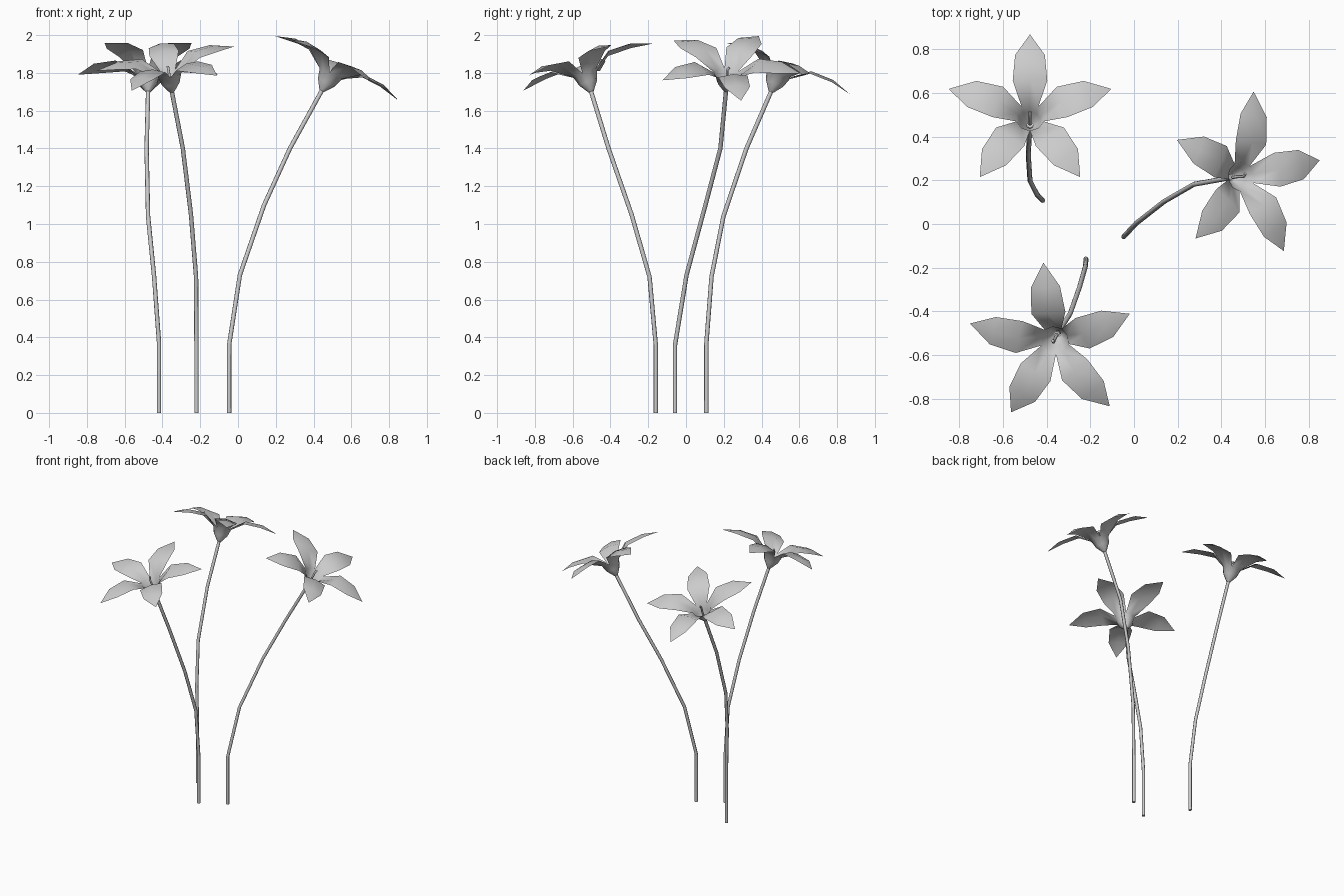
import bpy, bmesh, math
from mathutils import Vector, Matrix

if "Cube" in bpy.data.objects:
    bpy.data.objects.remove(bpy.data.objects["Cube"])


def tube(name, pts, radius):
    """Poly curve swept with a small round section, converted to mesh."""
    cu = bpy.data.curves.new(name, 'CURVE')
    cu.dimensions = '3D'
    cu.bevel_depth = radius
    cu.bevel_resolution = 2
    cu.use_fill_caps = True
    sp = cu.splines.new('POLY')
    sp.points.add(len(pts) - 1)
    for p, c in zip(sp.points, pts):
        p.co = (*c, 1)
    ob = bpy.data.objects.new(name, cu)
    bpy.context.collection.objects.link(ob)
    bpy.ops.object.select_all(action='DESELECT')
    ob.select_set(True)
    bpy.context.view_layer.objects.active = ob
    bpy.ops.object.convert(target='MESH')
    bpy.ops.object.shade_smooth_by_angle(angle=math.radians(75))
    return ob


# Throat rows (radius, height); petal rows (radius, height, half width, edge drop)
THROAT = [(0.014, 0.0), (0.05, 0.05), (0.066, 0.10)]
PETAL = [(0.155, 0.182, 0.079, 0.014), (0.28, 0.184, 0.068, 0.014)]
TIP = (0.391, 0.148)


def flower_head(name, mat):
    """Five arched petals flaring from a shared funnel throat."""
    bm = bmesh.new()
    for k in range(5):
        rot = Matrix.Rotation(k * math.tau / 5, 4, 'Z')
        rows = []
        for r, h in THROAT:
            rows.append([(r * math.cos(a), r * math.sin(a), h)
                         for a in (-math.pi / 5, 0, math.pi / 5)])
        for r, h, w, drop in PETAL:
            rows.append([(r, -w, h - drop), (r, 0, h), (r, w, h - drop)])
        grid = [[bm.verts.new(mat @ rot @ Vector(c)) for c in row] for row in rows]
        for lo, hi in zip(grid, grid[1:]):
            for i in range(2):
                bm.faces.new((lo[i], hi[i], hi[i + 1], lo[i + 1]))
        tip = bm.verts.new(mat @ rot @ Vector((TIP[0], 0, TIP[1])))
        for i in range(2):
            bm.faces.new((grid[-1][i], tip, grid[-1][i + 1]))
    bmesh.ops.remove_doubles(bm, verts=bm.verts, dist=0.0005)
    for f in bm.faces:
        f.smooth = True
    me = bpy.data.meshes.new(name)
    bm.to_mesh(me)
    bm.free()
    ob = bpy.data.objects.new(name, me)
    bpy.context.collection.objects.link(ob)


# Each flower: stem path, head axis, horizontal direction of the first petal
FLOWERS = {
    'back': ([(-.418, .108, 0), (-.418, .108, .37), (-.444, .135, .72), (-.476, .198, 1.04),
              (-.484, .32, 1.4), (-.476, .45, 1.70)], (0, .415, 1), (0, 1)),
    'front': ([(-.22, -.16, 0), (-.22, -.16, .36), (-.222, -.193, .72), (-.249, -.288, 1.05),
               (-.292, -.41, 1.4), (-.35, -.502, 1.70)], (-.156, -.33, 1), (-.043, .371)),
    'right': ([(-.047, -.058, 0), (-.047, -.058, .36), (.01, .003, .73), (.138, .103, 1.1),
               (.275, .182, 1.4), (.443, .212, 1.705)], (.53, .05, 1), (.035, .384)),
}

for key, (path, axis, first) in FLOWERS.items():
    # Orientation frame of the head
    n = Vector(axis).normalized()
    u = Vector((first[0], first[1], -(n.x * first[0] + n.y * first[1]) / n.z)).normalized()
    v = n.cross(u)
    mat = Matrix.Translation(path[-1]) @ Matrix((u, v, n)).transposed().to_4x4()

    tube(f'{key}_stem', path, 0.0115)
    flower_head(f'{key}_flower', mat)

    # Pistil with a small bent end
    tube(f'{key}_pistil', [mat @ Vector(c) for c in
                           [(0, 0, .02), (0.002, 0, .07), (0, 0, .125), (.012, 0, .14)]], 0.007)
